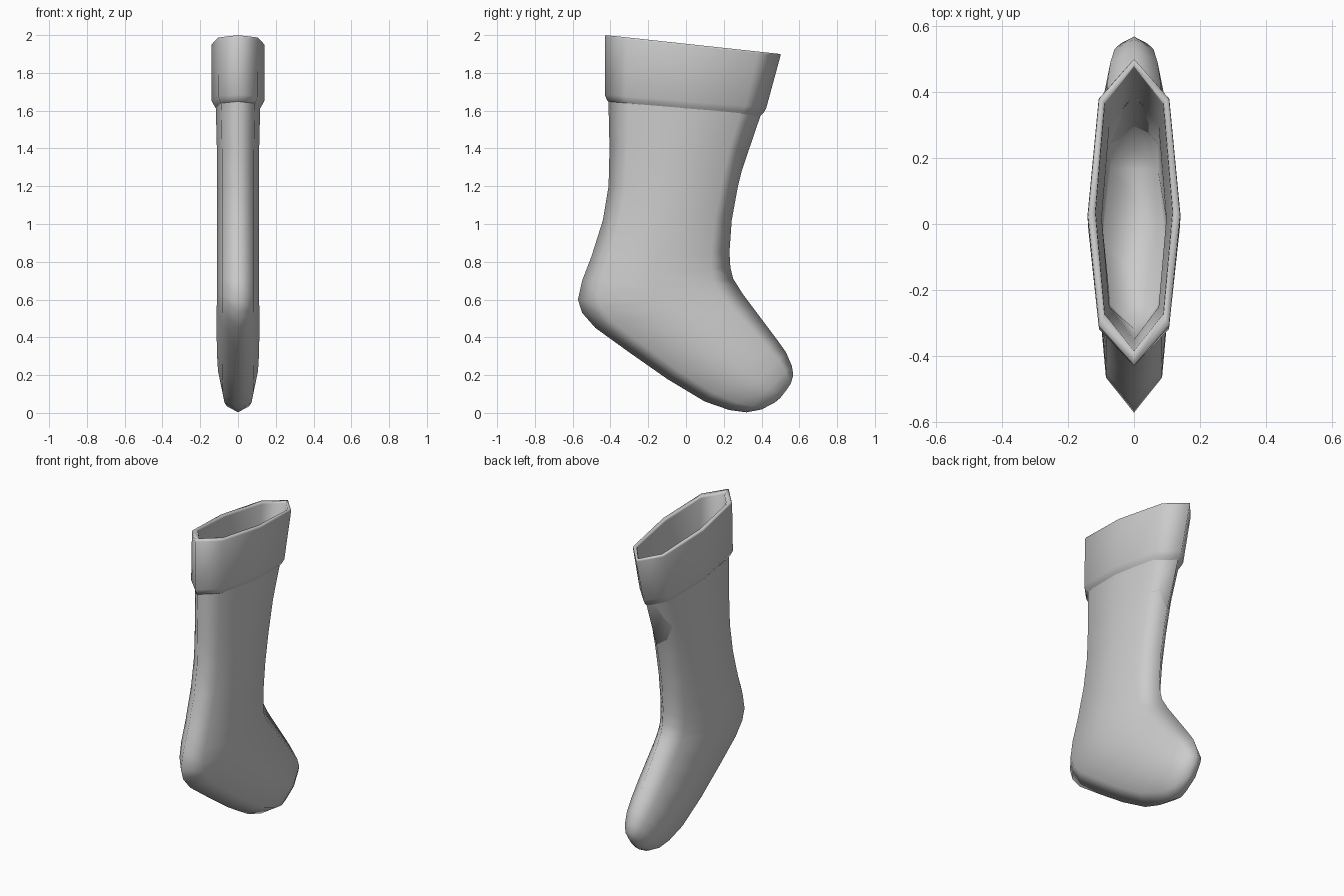
import bpy, bmesh
from mathutils import Vector

cube = bpy.data.objects.get("Cube")
if cube:
    bpy.data.objects.remove(cube)

grey = bpy.data.materials.new("plain grey felt")
grey.use_nodes = True
colour = (0.6, 0.6, 0.6, 1)
grey.diffuse_color = colour
grey.node_tree.nodes["Principled BSDF"].inputs["Base Color"].default_value = colour

# Pointed eight-sided section: fraction from heel side to toe side, share of half width
SECTION = [(0, 0), (.13, .76), (.49, 1), (.87, .76), (1, 0),
           (.87, -.76), (.49, -1), (.13, -.76)]


def loft(name, rings, cap_start=False, cap_end=False):
    """Skin rings given as (back y, back z, front y, front z, half width)."""
    bm = bmesh.new()
    loops = []
    for by, bz, fy, fz, w in rings:
        back, front = Vector((0, by, bz)), Vector((0, fy, fz))
        loops.append([bm.verts.new(back.lerp(front, t) + Vector((w * s, 0, 0)))
                      for t, s in SECTION])
    for a, b in zip(loops, loops[1:]):
        for i in range(8):
            j = (i + 1) % 8
            bm.faces.new((a[i], a[j], b[j], b[i]))
    # Caps are strips across the section
    for loop, wanted in ((loops[0], cap_start), (loops[-1], cap_end)):
        if wanted:
            bm.faces.new((loop[0], loop[1], loop[7]))
            bm.faces.new((loop[1], loop[2], loop[6], loop[7]))
            bm.faces.new((loop[2], loop[3], loop[5], loop[6]))
            bm.faces.new((loop[3], loop[4], loop[5]))
    bmesh.ops.recalc_face_normals(bm, faces=bm.faces)
    for f in bm.faces:
        f.smooth = True
    mesh = bpy.data.meshes.new(name)
    bm.to_mesh(mesh)
    bm.free()
    mesh.materials.append(grey)
    obj = bpy.data.objects.new(name, mesh)
    bpy.context.collection.objects.link(obj)
    return obj


# Leg, heel and foot, from under the cuff to the toe
loft("stocking_body", [
    (-.41, 1.70, .41, 1.63, .118),
    (-.41, 1.62, .39, 1.57, .117),
    (-.405, 1.40, .325, 1.40, .112),
    (-.41, 1.20, .275, 1.20, .110),
    (-.44, 1.02, .242, 1.02, .110),
    (-.50, .83, .23, .85, .110),
    (-.55, .70, .235, .77, .111),
    (-.572, .60, .25, .71, .112),
    (-.55, .53, .275, .67, .112),
    (-.48, .45, .30, .63, .113),
    (-.30, .32, .36, .55, .113),
    (-.10, .18, .42, .47, .112),
    (.10, .06, .48, .39, .106),
    (.23, .015, .53, .32, .094),
    (.32, .003, .56, .25, .078),
    (.40, .018, .568, .20, .055),
    (.47, .055, .555, .155, .026),
    (.50, .08, .535, .125, .008),
], cap_end=True)

# Cuff, rim and lining down to the closed floor
loft("cuff", [
    (-.40, 1.64, .39, 1.57, .112),
    (-.418, 1.655, .412, 1.59, .124),
    (-.43, 1.685, .425, 1.615, .139),
    (-.43, 1.99, .50, 1.89, .141),
    (-.425, 2.0, .50, 1.90, .139),
    (-.39, 1.996, .48, 1.902, .118),
    (-.385, 1.985, .475, 1.89, .116),
    (-.35, 1.66, .40, 1.59, .098),
    (-.317, 1.30, .24, 1.12, .094),
], cap_end=True)
